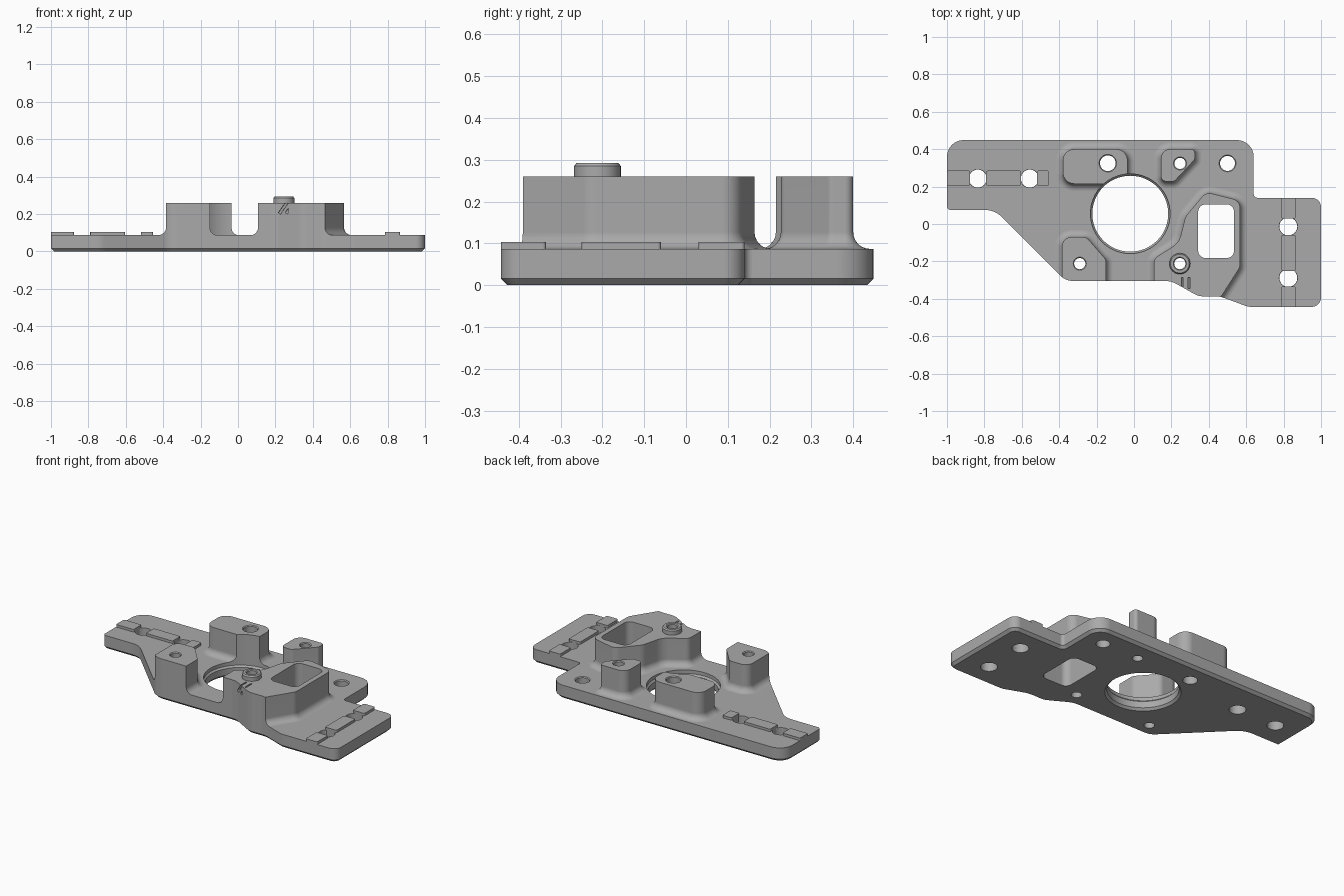
import bpy, bmesh, math
from mathutils import Vector, Matrix

cube = bpy.data.objects.get("Cube")
if cube:
    bpy.data.objects.remove(cube)

grey = bpy.data.materials.new("machined_grey")
grey.use_nodes = True
colour = (0.4, 0.4, 0.4, 1)
grey.diffuse_color = colour
grey.node_tree.nodes["Principled BSDF"].inputs["Base Color"].default_value = colour

PLATE_TOP, BOSS_TOP, FILLET = 0.087, 0.26, 0.04


def outline(corners, offset=0.0, steps=8):
    """Counter-clockwise polygon with rounded corners, grown by offset."""
    result = []
    count = len(corners)
    for i, (x, y, r) in enumerate(corners):
        p = Vector((x, y))
        a = (p - Vector(corners[i - 1][:2])).normalized()
        b = (Vector(corners[(i + 1) % count][:2]) - p).normalized()
        na, nb = Vector((a.y, -a.x)), Vector((b.y, -b.x))
        p = p + (na + nb) * offset / (1 + na.dot(nb))
        turn = math.atan2(a.x * b.y - a.y * b.x, a.dot(b))
        side = math.copysign(1, turn)
        r = max(r + side * offset, 0.003)
        start = p - a * r * math.tan(abs(turn) / 2)
        centre = start - na * side * r
        for k in range(steps + 1):
            result.append(centre + Matrix.Rotation(turn * k / steps, 2) @ (start - centre))
    return result


def loft(name, rings):
    """Closed solid through stacked rings of (z, points)."""
    bm = bmesh.new()
    loops = [[bm.verts.new((p.x, p.y, z)) for p in pts] for z, pts in rings]
    for low, high in zip(loops, loops[1:]):
        for i in range(len(low)):
            j = (i + 1) % len(low)
            bm.faces.new((low[i], low[j], high[j], high[i]))
    bm.faces.new(loops[0][::-1])
    bm.faces.new(loops[-1])
    mesh = bpy.data.meshes.new(name)
    bm.to_mesh(mesh)
    bm.free()
    obj = bpy.data.objects.new(name, mesh)
    bpy.context.collection.objects.link(obj)
    mesh.materials.append(grey)
    return obj


def prism(name, corners, levels):
    return loft(name, [(z, outline(corners, d)) for z, d in levels])


def turned(name, x, y, levels, sides=32):
    def ring(r):
        return [Vector((x + r * math.cos(math.tau * i / sides),
                        y + r * math.sin(math.tau * i / sides))) for i in range(sides)]
    return loft(name, [(z, ring(r)) for z, r in levels])


def rect(x0, x1, y0, y1, r):
    return [(x0, y0, r), (x1, y0, r), (x1, y1, r), (x0, y1, r)]


def combine(target, tool, operation):
    """Boolean the tool into the target, then discard the tool."""
    mod = target.modifiers.new(operation, "BOOLEAN")
    mod.operation, mod.solver, mod.object = operation, "EXACT", tool
    graph = bpy.context.evaluated_depsgraph_get()
    mesh = bpy.data.meshes.new_from_object(target.evaluated_get(graph))
    target.modifiers.clear()
    target.data = mesh
    bpy.data.objects.remove(tool)


def finish(obj):
    bpy.ops.object.select_all(action="DESELECT")
    obj.select_set(True)
    bpy.context.view_layer.objects.active = obj
    bpy.ops.object.shade_smooth_by_angle(angle=math.radians(30))
    mod = obj.modifiers.new("even_normals", "WEIGHTED_NORMAL")
    mod.keep_sharp = True


# Raw slab, trimmed to the plate outline later
body = prism("mounting_plate", rect(-1.2, 1.2, -0.7, 0.7, 0.01),
             [(-0.1, 0), (PLATE_TOP, 0)])

# Raised bosses with a filleted foot
bosses = {
    "rear_left_boss": rect(-0.38, -0.035, 0.215, 0.4, 0.06),
    "rear_right_boss": [(0.144, 0.227, 0.03), (0.215, 0.227, 0.03), (0.325, 0.345, 0.02),
                        (0.325, 0.4, 0.02), (0.144, 0.4, 0.05)],
    "front_left_boss": [(-0.385, -0.5, 0.02), (-0.15, -0.5, 0.02), (-0.15, -0.19, 0.04),
                        (-0.255, -0.07, 0.04), (-0.385, -0.07, 0.05)],
    "pocket_boss": [(0.107, -0.5, 0.02), (0.395, -0.5, 0.02), (0.567, -0.23, 0.06),
                    (0.567, 0.125, 0.05), (0.385, 0.17, 0.05), (0.275, 0.04, 0.08),
                    (0.24, -0.1, 0.1), (0.107, -0.185, 0.04)],
}
foot = [(0.03, FILLET)]
for k in range(7):
    t = math.pi / 2 * k / 6
    foot.append((PLATE_TOP + FILLET * (1 - math.cos(t)), FILLET * (1 - math.sin(t))))
for name, corners in bosses.items():
    combine(body, prism(name, corners, foot + [(BOSS_TOP, 0)]), "UNION")

# Hollow locating collar
combine(body, turned("collar", 0.245, -0.212,
                     [(0.2, 0.056), (0.285, 0.056), (0.293, 0.05)]), "UNION")

# Plate outline with a chamfered lower rim
plate = [(-1, 0.075, 0.02), (-0.745, 0.075, 0.12), (-0.365, -0.305, 0.1),
         (0.2, -0.305, 0.12), (0.345, -0.387, 0.1), (0.46, -0.387, 0.15),
         (0.61, -0.443, 0.1), (1, -0.443, 0.05), (1, 0.14, 0.05),
         (0.64, 0.14, 0.02), (0.64, 0.449, 0.09), (-1, 0.449, 0.09)]
combine(body, prism("plate_outline", plate, [(0, -0.016), (0.016, 0), (0.5, 0)]), "INTERSECT")

# Main bore with a step, and the rounded pocket
combine(body, turned("bore", -0.02, 0.055,
                     [(-0.01, 0.225), (0.014, 0.203), (0.055, 0.203), (0.065, 0.213), (0.5, 0.213)],
                     64), "DIFFERENCE")
combine(body, prism("pocket", rect(0.343, 0.535, -0.182, 0.105, 0.04),
                    [(-0.1, 0), (0.5, 0)]), "DIFFERENCE")

# Through holes, countersunk at the top: x, y, radius, surface height
holes = [(-0.14, 0.325, 0.042, BOSS_TOP), (0.246, 0.324, 0.03, BOSS_TOP),
         (-0.29, -0.212, 0.03, BOSS_TOP), (0.245, -0.212, 0.03, 0.293),
         (0.5, 0.324, 0.04, PLATE_TOP), (-0.835, 0.243, 0.048, PLATE_TOP),
         (-0.557, 0.243, 0.048, PLATE_TOP), (0.825, -0.013, 0.048, PLATE_TOP),
         (0.825, -0.288, 0.048, PLATE_TOP)]
for x, y, r, top in holes:
    rim = r + (0.005 if r < 0.045 else 0.001)
    combine(body, turned("hole", x, y, [(-0.1, r), (top - 0.005, r), (top, rim), (0.5, rim)]),
            "DIFFERENCE")

# Two slanted nicks in the front wall
for x in (0.242, 0.278):
    nick = prism("nick", rect(-0.007, 0.007, -0.03, 0.03, 0.002), [(-0.035, 0), (0.035, 0)])
    nick.location = (x, -0.315, 0.232)
    nick.rotation_euler.y = math.radians(35)
    combine(body, nick, "DIFFERENCE")
finish(body)

# Low locating tabs between the slot holes
tabs = [(-1, -0.877, 0.205, 0.285), (-0.79, -0.604, 0.205, 0.285), (-0.519, -0.455, 0.205, 0.285),
        (0.786, 0.866, 0.03, 0.14), (0.786, 0.866, -0.25, -0.06), (0.786, 0.866, -0.443, -0.335)]
for i, (x0, x1, y0, y1) in enumerate(tabs):
    finish(prism(f"locating_tab_{i + 1}", rect(x0, x1, y0, y1, 0.008),
                 [(0.05, 0), (0.103, 0)]))
